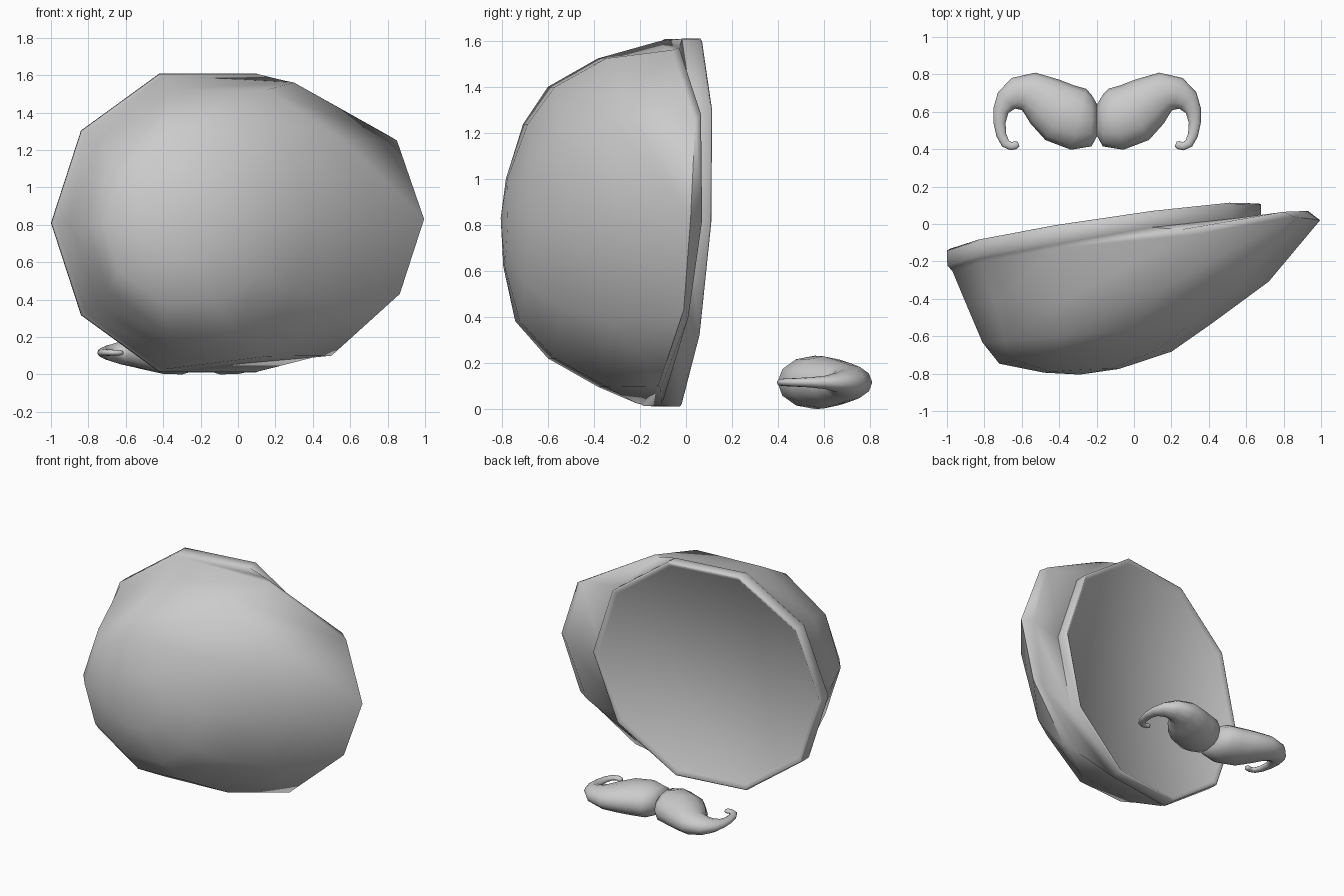
import bpy, bmesh, math
from mathutils import Vector

if "Cube" in bpy.data.objects:
    bpy.data.objects.remove(bpy.data.objects["Cube"])


def loft(name, rings, tip=None, smooth=80):
    """Skin a list of equal-length rings; close the start with a face, the end with a face or tip."""
    bm = bmesh.new()
    vr = [[bm.verts.new(p) for p in r] for r in rings]
    n = len(vr[0])
    for a, b in zip(vr, vr[1:]):
        for i in range(n):
            j = (i + 1) % n
            bm.faces.new((a[i], a[j], b[j], b[i]))
    bm.faces.new(vr[0])
    if tip:
        t = bm.verts.new(tip)
        for i in range(n):
            bm.faces.new((vr[-1][i], vr[-1][(i + 1) % n], t))
    else:
        bm.faces.new(vr[-1])
    bmesh.ops.recalc_face_normals(bm, faces=bm.faces)
    me = bpy.data.meshes.new(name)
    bm.to_mesh(me)
    bm.free()
    ob = bpy.data.objects.new(name, me)
    bpy.context.collection.objects.link(ob)
    bpy.ops.object.select_all(action='DESELECT')
    ob.select_set(True)
    bpy.context.view_layer.objects.active = ob
    bpy.ops.object.shade_smooth_by_angle(angle=math.radians(smooth))
    return ob


def decagon(cx, cy, rx, rz, slope, tilt=0.056, cz=0.81, moved=None):
    """Ten-sided ring facing -y, leaning with x (slope) and z (tilt); moved overrides corners."""
    pts = []
    for k in range(10):
        a = math.radians(36 * k)
        dx, dz = rx * math.cos(a), rz * math.sin(a)
        pts.append(Vector((cx + dx, cy + slope * dx + tilt * dz, cz + dz)))
    for k, p in (moved or {}).items():
        pts[k] = Vector(p)
    return pts


# Beret: closed ten-sided band with a slightly dished underside, then a soft crown
# that overhangs the band to the right and slumps toward the front left
lip = {0: (.93, .070, .82), 1: (.80, .065, 1.28), 2: (.25, -.03, 1.57),
       8: (.40, -.11, .09), 9: (.80, .01, .40)}
edge = {0: (.995, .02, .83), 1: (.85, .04, 1.25), 2: (.30, -.06, 1.56),
        8: (.50, -.12, .10), 9: (.865, -.01, .43)}
loft("beret", [
    decagon(-0.16, -0.032, 0.805, 0.805, 0.147),
    decagon(-0.16, -0.012, 0.828, 0.828, 0.147),
    decagon(-0.16, -0.020, 0.84, 0.84, 0.147),
    decagon(-0.16, -0.100, 0.838, 0.838, 0.147),
    decagon(-0.16, -0.115, 0.825, 0.83, 0.147, moved=lip),
    decagon(-0.16, -0.135, 0.81, 0.825, 0.147, moved=edge),
    decagon(-0.09, -0.365, 0.81, 0.75, 0.07, 0.0),
    decagon(-0.20, -0.585, 0.61, 0.62, 0.08, 0.0),
    decagon(-0.26, -0.715, 0.46, 0.45, 0.07, 0.04),
    decagon(-0.28, -0.785, 0.20, 0.20, 0.05, 0.03),
], tip=(-0.29, -0.805, 0.83))

# Moustache half: tapering tube along (x, y, radius), mirrored
path = [(0.0, .555, .085), (.03, .553, .138), (.10, .560, .168), (.20, .595, .165),
        (.28, .655, .14), (.36, .70, .113), (.43, .695, .09), (.485, .66, .063),
        (.515, .605, .042), (.522, .54, .032), (.512, .475, .027), (.49, .43, .024),
        (.46, .416, .022), (.435, .422, .022), (.42, .428, .014)]
rings = []
for i, (x, y, r) in enumerate(path):
    p0, p1 = path[max(i - 1, 0)], path[min(i + 1, len(path) - 1)]
    d = Vector((p1[0] - p0[0], p1[1] - p0[1], 0)).normalized()
    if i < 2:
        d = Vector((1, 0, 0))
    side = Vector((-d.y, d.x, 0))
    ring = []
    for k in range(12):
        a = math.tau * k / 12
        p = Vector((x, y, 0)) + side * r * math.cos(a)
        ring.append((p.x, p.y, 0.69 * r * math.sin(a)))
    rings.append(ring)
half = loft("moustache", rings)
half.location = (-0.197, 0, 0.116)
m = half.modifiers.new("mirror", 'MIRROR')
m.use_axis[0] = True
m.use_mirror_merge = False
